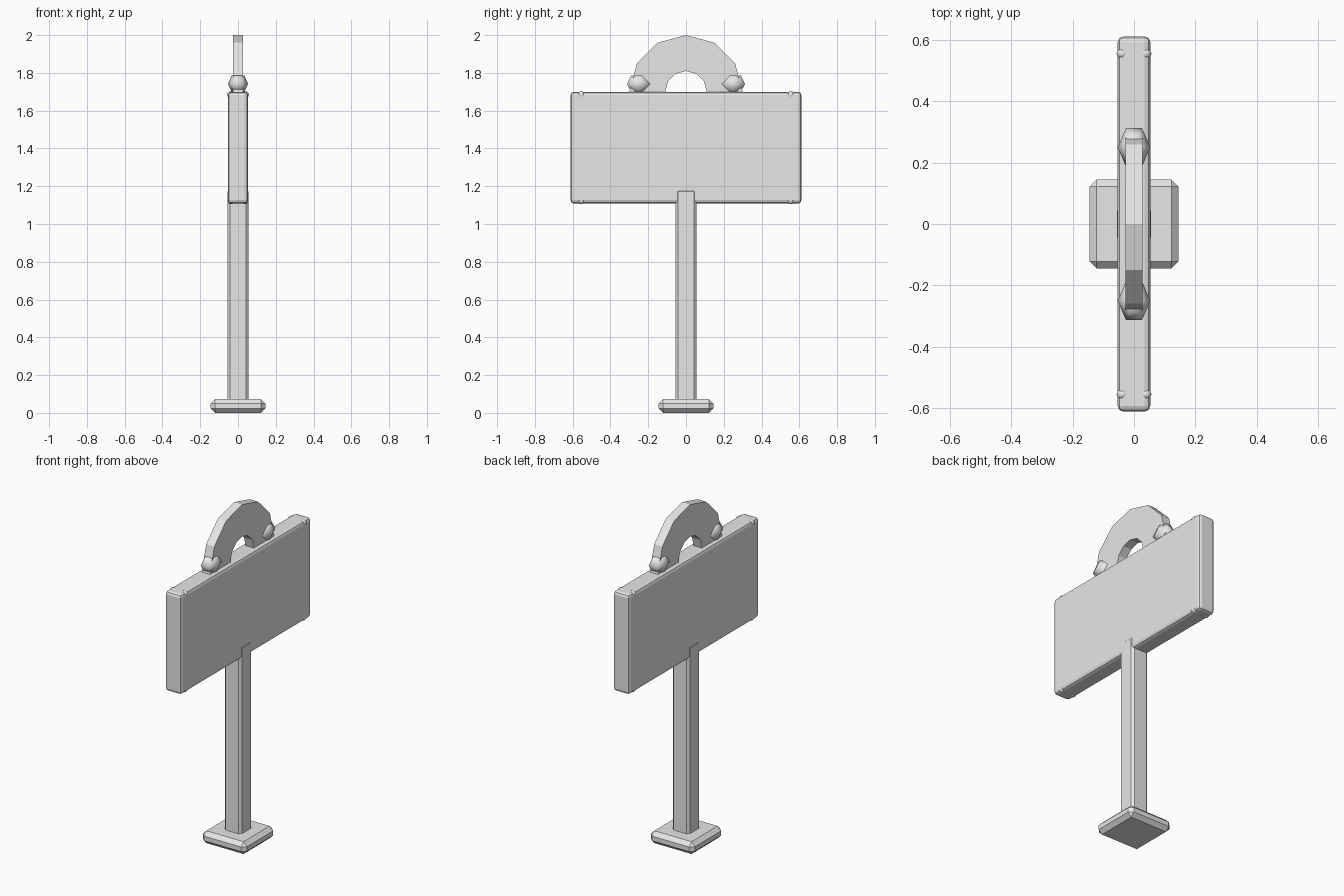
import bpy, bmesh, math
from mathutils import Matrix

if "Cube" in bpy.data.objects:
    bpy.data.objects.remove(bpy.data.objects["Cube"])

grey = bpy.data.materials.new("plain grey")
grey.diffuse_color = (0.8, 0.8, 0.8, 1)
grey.use_nodes = True
grey.node_tree.nodes["Principled BSDF"].inputs["Base Color"].default_value = grey.diffuse_color


def finish(name, bm, smooth=False):
    bmesh.ops.recalc_face_normals(bm, faces=bm.faces)
    for f in bm.faces:
        f.smooth = smooth
    me = bpy.data.meshes.new(name)
    bm.to_mesh(me)
    bm.free()
    me.materials.append(grey)
    ob = bpy.data.objects.new(name, me)
    bpy.context.collection.objects.link(ob)
    return ob


def box(name, size, z0, z1, bevel, segments=1):
    bm = bmesh.new()
    m = Matrix.Translation((0, 0, (z0 + z1) / 2)) @ Matrix.Diagonal((size[0], size[1], z1 - z0, 1))
    bmesh.ops.create_cube(bm, size=1, matrix=m)
    bmesh.ops.bevel(bm, geom=bm.edges[:], offset=bevel, segments=segments,
                    profile=0.5, affect='EDGES')
    return finish(name, bm)


# Base, post and board
box("base_plate", (0.29, 0.29), 0.0, 0.073, 0.023)
box("post", (0.112, 0.112), 0.03, 1.185, 0.014)
box("sign_board", (0.106, 1.222), 1.108, 1.70, 0.018, 2)

# Arch: upper half of a twelve-sided ring
bm = bmesh.new()
pts = [(r * math.cos(a * math.pi / 6), 1.70 + r * math.sin(a * math.pi / 6))
       for r, order in ((0.30, range(7)), (0.11, range(6, -1, -1))) for a in order]
sides = [[bm.verts.new((x, y, z)) for y, z in pts] for x in (-0.027, 0.027)]
n = len(pts)
for i in range(n):
    j = (i + 1) % n
    bm.faces.new((sides[0][i], sides[0][j], sides[1][j], sides[1][i]))
for s in sides:
    for i in range(6):
        bm.faces.new((s[i], s[i + 1], s[n - 2 - i], s[n - 1 - i]))
finish("top_arch", bm)

# Squat six-sided balls at the feet of the arch
for side, y0 in (("left", -0.25), ("right", 0.25)):
    bm = bmesh.new()
    rings = []
    for z, s in ((-0.045, 0.63), (0, 1), (0.045, 0.63)):
        rings.append([bm.verts.new((0.053 * s * math.cos(k * math.pi / 3),
                                    y0 + 0.072 * s * math.sin(k * math.pi / 3),
                                    1.742 + z)) for k in range(6)])
    for a, b in zip(rings, rings[1:]):
        for k in range(6):
            bm.faces.new((a[k], a[(k + 1) % 6], b[(k + 1) % 6], b[k]))
    bm.faces.new(rings[0])
    bm.faces.new(rings[2])
    finish(side + "_ball", bm, True)

# Small beads barely showing at the board's corner edges
bm = bmesh.new()
for x in (-0.038, 0.038):
    for y in (-0.555, 0.555):
        for z in (1.124, 1.684):
            bmesh.ops.create_uvsphere(bm, u_segments=8, v_segments=6, radius=0.019,
                                      matrix=Matrix.Translation((x, y, z)))
finish("corner_beads", bm, True)
